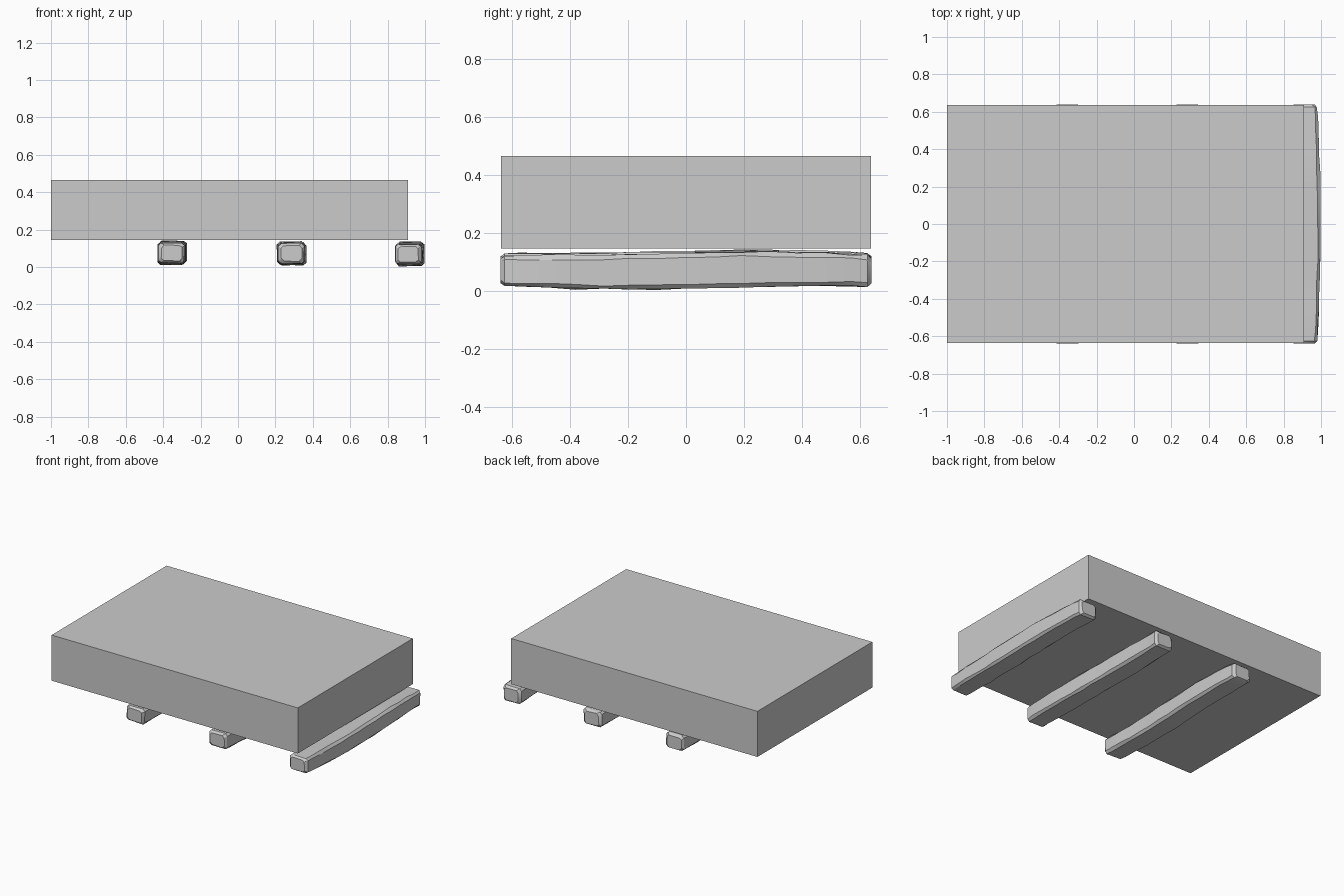
import bpy, bmesh, math, random

if "Cube" in bpy.data.objects:
    bpy.data.objects.remove(bpy.data.objects["Cube"])


def make_object(name, bm):
    bmesh.ops.recalc_face_normals(bm, faces=bm.faces)
    mesh = bpy.data.meshes.new(name)
    bm.to_mesh(mesh)
    bm.free()
    obj = bpy.data.objects.new(name, mesh)
    bpy.context.collection.objects.link(obj)
    return obj


def block(name, x0, x1, y0, y1, z0, z1):
    bm = bmesh.new()
    bmesh.ops.create_cube(bm, size=1)
    for v in bm.verts:
        v.co.x = (x0 + x1) / 2 + v.co.x * (x1 - x0)
        v.co.y = (y0 + y1) / 2 + v.co.y * (y1 - y0)
        v.co.z = (z0 + z1) / 2 + v.co.z * (z1 - z0)
    return make_object(name, bm)


# Rough-hewn beam: chamfered sections lofted along y with a gentle bow
def beam(name, cx, cz, bow_x, wave_x, wave_z, seed):
    rng = random.Random(seed)
    bm = bmesh.new()
    stations = [-0.64, -0.625] + [-0.57 + 0.095 * i for i in range(13)] + [0.625, 0.64]
    rings = []
    for y in stations:
        t = y / 0.64
        swell = 1 - t * t
        cap = 0.8 if abs(y) > 0.63 else 1.0
        hw = (0.069 + 0.004 * swell) * cap
        hh = (0.053 + 0.008 * swell) * cap
        ox = cx + bow_x * swell + wave_x * math.sin(math.pi * t)
        oz = cz + wave_z * math.sin(math.pi * t)
        c = 0.014
        section = [(-hw + c, -hh), (hw - c, -hh), (hw, -hh + c), (hw, hh - c),
                   (hw - c, hh), (-hw + c, hh), (-hw, hh - c), (-hw, -hh + c)]
        rings.append([bm.verts.new((ox + x + rng.uniform(-0.003, 0.003), y,
                                    oz + z + rng.uniform(-0.003, 0.003)))
                      for x, z in section])
    for a, b in zip(rings, rings[1:]):
        for i in range(8):
            j = (i + 1) % 8
            bm.faces.new((a[i], a[j], b[j], b[i]))
    bm.faces.new(rings[0])
    bm.faces.new(rings[-1])
    obj = make_object(name, bm)
    bpy.ops.object.select_all(action='DESELECT')
    obj.select_set(True)
    bpy.context.view_layer.objects.active = obj
    bpy.ops.object.shade_smooth_by_angle(angle=math.radians(30))


# Slab resting above the beams
block("slab", -1.0, 0.91, -0.637, 0.637, 0.145, 0.465)

# Three supporting beams
beam("left_beam", -0.355, 0.076, 0.002, 0.006, 0.004, 1)
beam("middle_beam", 0.285, 0.073, 0.002, -0.005, 0.003, 2)
beam("right_beam", 0.909, 0.069, 0.015, 0.0, 0.005, 3)
